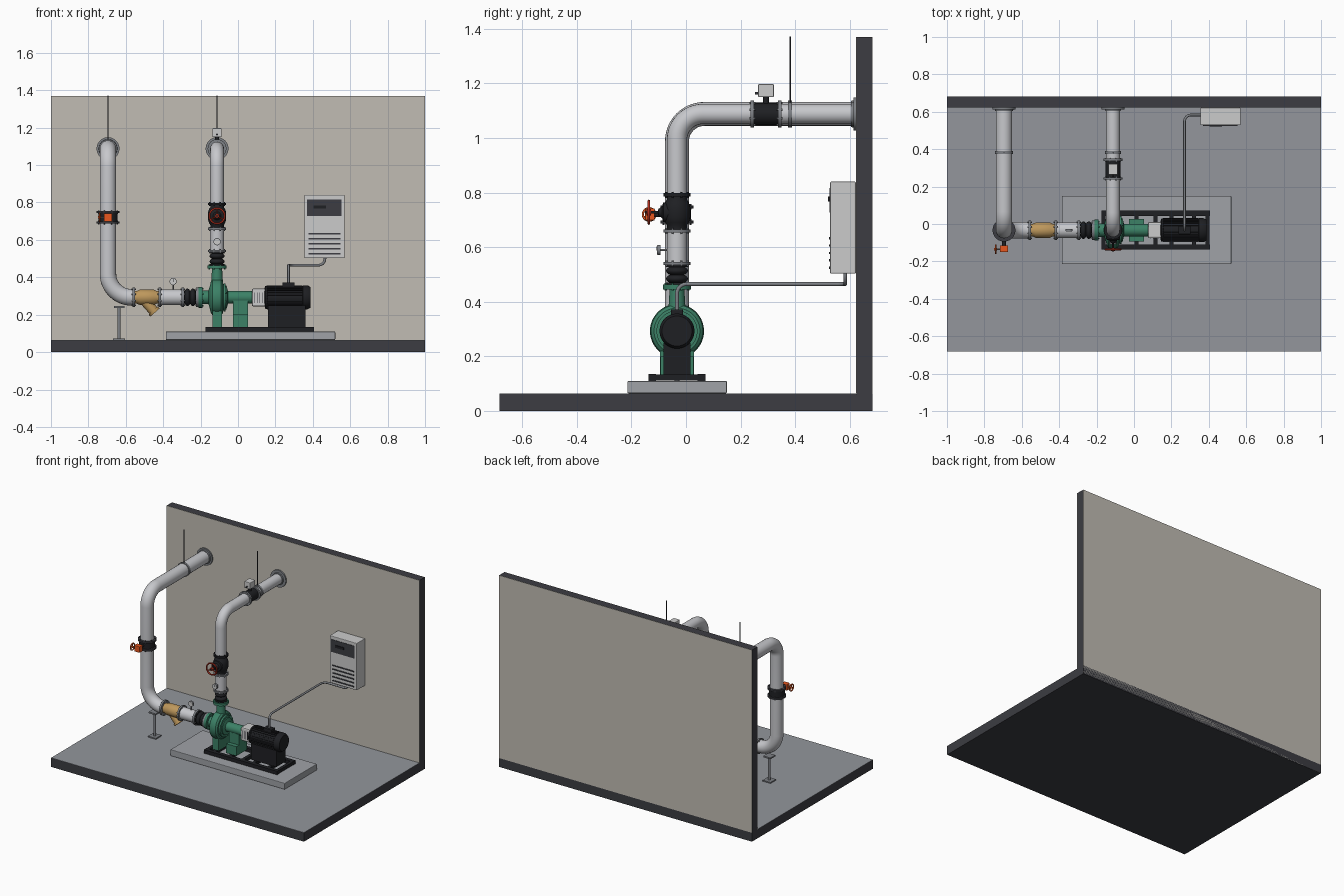
import bpy, bmesh, math
from mathutils import Vector, Matrix

if "Cube" in bpy.data.objects:
    bpy.data.objects.remove(bpy.data.objects["Cube"])

YC, AZ = -0.033, 0.293            # pump line: y and axis height
SX, DX, TZ = -0.695, -0.112, 1.088  # suction x, discharge x, top run height
X, Y, Z = Vector((1, 0, 0)), Vector((0, 1, 0)), Vector((0, 0, 1))


def mat(name, rgb):
    m = bpy.data.materials.new(name)
    m.diffuse_color = [(c / 255) ** 2.2 for c in rgb] + [1]
    m.use_nodes = True
    m.node_tree.nodes["Principled BSDF"].inputs["Base Color"].default_value = m.diffuse_color
    return m


DARK, BLACK = mat("dark", (62, 63, 68)), mat("black", (36, 37, 40))
FLOOR, WALL = mat("floor", (146, 149, 155)), mat("wall", (192, 187, 178))
GREEN, PIPE = mat("green", (62, 128, 102)), mat("pipe", (198, 199, 203))
STEEL, CONC = mat("steel", (125, 128, 133)), mat("concrete", (158, 161, 166))
TAN, WHITE = mat("tan", (188, 150, 92)), mat("white", (222, 223, 224))
ORANGE, RED = mat("orange", (232, 88, 36)), mat("red", (178, 50, 34))


def finish(bm, name, m, smooth=True):
    bmesh.ops.recalc_face_normals(bm, faces=bm.faces)
    me = bpy.data.meshes.new(name)
    bm.to_mesh(me)
    bm.free()
    ob = bpy.data.objects.new(name, me)
    bpy.context.collection.objects.link(ob)
    me.materials.append(m)
    if smooth:
        bpy.ops.object.select_all(action='DESELECT')
        ob.select_set(True)
        bpy.context.view_layer.objects.active = ob
        bpy.ops.object.shade_smooth_by_angle(angle=math.radians(35))
    return ob


def box(name, x0, x1, y0, y1, z0, z1, m, bevel=0):
    bm = bmesh.new()
    bmesh.ops.create_cube(bm, size=1)
    for v in bm.verts:
        v.co = ((x0 + x1) / 2 + v.co.x * (x1 - x0), (y0 + y1) / 2 + v.co.y * (y1 - y0),
                (z0 + z1) / 2 + v.co.z * (z1 - z0))
    if bevel:
        bmesh.ops.bevel(bm, geom=bm.edges[:], offset=bevel, segments=2, affect='EDGES', profile=0.5)
    return finish(bm, name, m, False)


def frame(origin, axis):
    return Matrix.Translation(origin) @ Vector(axis).to_track_quat('Z', 'Y').to_matrix().to_4x4()


def lathe(name, origin, axis, prof, m, n=40, bolts=None):
    """Revolve (distance along axis, radius) points; bolts = (count, circle, t0, t1)."""
    bm, M = bmesh.new(), frame(origin, axis)
    rings = [[bm.verts.new(M @ Vector((r * math.cos(2 * math.pi * i / n), r * math.sin(2 * math.pi * i / n), t)))
              for i in range(n)] for t, r in prof]
    for a, b in zip(rings, rings[1:]):
        for i in range(n):
            bm.faces.new((a[i], a[(i + 1) % n], b[(i + 1) % n], b[i]))
    bm.faces.new(rings[0])
    bm.faces.new(rings[-1])
    if bolts:
        k, c, t0, t1 = bolts
        for i in range(k):
            a = 2 * math.pi * (i + 0.5) / k
            T = Matrix.Translation((c * math.cos(a), c * math.sin(a), (t0 + t1) / 2))
            bmesh.ops.create_cone(bm, cap_ends=True, segments=6, radius1=0.004, radius2=0.004,
                                  depth=t1 - t0, matrix=M @ T)
    return finish(bm, name, m)


def cyl(name, origin, axis, length, r, m, n=32):
    return lathe(name, origin, axis, [(0, r), (length, r)], m, n)


def flange(name, origin, axis, r, m=STEEL, w=0.014):
    return lathe(name, origin, axis, [(-w / 2, r), (w / 2, r)], m, 40, (8, r * 0.87, -w / 2 - 0.005, w / 2 + 0.005))


def tube(name, pts, R, r, m, steps=12):
    """Pipe along a polyline with rounded corners of radius R (right angles)."""
    pts = [Vector(p) for p in pts]
    out = [pts[0]]
    for a, b, c in zip(pts, pts[1:], pts[2:]):
        u, v = (a - b).normalized(), (c - b).normalized()
        o = b + (u + v) * R
        for i in range(steps + 1):
            t = i / steps * math.pi / 2
            out.append(o - v * R * math.cos(t) - u * R * math.sin(t))
    out.append(pts[-1])
    cu = bpy.data.curves.new(name, 'CURVE')
    cu.dimensions, cu.bevel_depth, cu.bevel_resolution, cu.use_fill_caps = '3D', r, 8, True
    s = cu.splines.new('POLY')
    s.points.add(len(out) - 1)
    for p, q in zip(s.points, out):
        p.co = (*q, 1)
    ob = bpy.data.objects.new(name, cu)
    bpy.context.collection.objects.link(ob)
    cu.materials.append(m)
    bpy.ops.object.select_all(action='DESELECT')
    ob.select_set(True)
    bpy.context.view_layer.objects.active = ob
    bpy.ops.object.convert(target='MESH')
    bpy.ops.object.shade_smooth_by_angle(angle=math.radians(40))


def wheel(name, centre, axis, r, m, tr=0.005):
    """Hand wheel: rim, spokes and hub."""
    bpy.ops.mesh.primitive_torus_add(major_radius=r - tr, minor_radius=tr, major_segments=32, minor_segments=8)
    ob = bpy.context.object
    ob.name, ob.matrix_world = name + "_rim", frame(centre, axis)
    ob.data.materials.append(m)
    bpy.ops.object.shade_smooth_by_angle(angle=math.radians(60))
    M = frame(centre, axis).to_3x3()
    for i in range(3):
        a = 2 * math.pi * i / 3 + math.pi / 2
        cyl(f"{name}_spoke_{i}", centre, M @ Vector((math.cos(a), math.sin(a), 0)), r - tr, tr * 0.7, m, 8)
    cyl(name + "_hub", Vector(centre) - Vector(axis) * 0.008, axis, 0.016, r * 0.25, m, 16)


def bellows(name, origin, axis, L, r):
    prof = [(0, r + 0.006), (0.006, r + 0.006)]
    for i in range(25):
        t = i / 24
        prof.append((0.006 + t * (L - 0.012), r - 0.008 + 0.014 * abs(math.sin(2 * math.pi * t)) ** 0.7))
    lathe(name, origin, axis, prof + [(L - 0.006, r + 0.006), (L, r + 0.006)], BLACK)


def gauge(name, base, axis, stem, centre):
    cyl(name + "_stem", base, axis, stem, 0.004, STEEL, 12)
    c = Vector(centre)
    cyl(name + "_case", c - Y * 0.005, Y, 0.012, 0.019, STEEL)
    cyl(name + "_dial", c - Y * 0.007, Y, 0.004, 0.016, WHITE)
    box(name + "_needle", c.x - 0.001, c.x + 0.001, c.y - 0.008, c.y - 0.006, c.z - 0.002, c.z + 0.012, BLACK)


# room: dark slabs with thin coloured finishes
box("floor_slab", -1, 1, -0.683, 0.683, 0, 0.063, DARK)
box("floor_finish", -1, 1, -0.683, 0.623, 0.063, 0.065, FLOOR)
box("wall_core", -1, 1, 0.624, 0.681, 0.063, 1.37, DARK)
box("wall_front_finish", -1, 1, 0.622, 0.624, 0.065, 1.37, WALL)
box("wall_back_finish", -1, 1, 0.681, 0.683, 0, 1.37, WALL)

# plinth and base frame
box("plinth", -0.385, 0.52, -0.215, 0.15, 0.065, 0.11, CONC, 0.004)
for s in (-1, 1):
    y = YC + s * 0.09
    box("base_rail", -0.175, 0.405, y - 0.014, y + 0.014, 0.11, 0.135, BLACK)
for x in (-0.163, -0.11, 0.013, 0.115, 0.2, 0.32, 0.393):
    box("base_crossbar", x - 0.011, x + 0.011, YC - 0.09, YC + 0.09, 0.111, 0.134, BLACK)

# pump
lathe("pump_volute", (0, YC, AZ), X, [(-0.2, 0.036), (-0.158, 0.036), (-0.15, 0.062), (-0.145, 0.084), (-0.137, 0.095),
      (-0.112, 0.099), (-0.09, 0.095), (-0.08, 0.084), (-0.078, 0.062), (-0.06, 0.058), (-0.054, 0.034), (0.08, 0.034)], GREEN, 48)
flange("pump_cover_flange", (-0.072, YC, AZ), X, 0.075, GREEN, 0.012)
flange("pump_inlet_flange", (-0.2, YC, AZ), X, 0.056, GREEN, 0.02)
lathe("pump_outlet_neck", (DX, YC, AZ), Z, [(0.05, 0.035), (0.1, 0.03), (0.155, 0.027)], GREEN)
flange("pump_outlet_flange", (DX, YC, 0.455), Z, 0.051, GREEN, 0.018)
box("pump_foot", -0.136, -0.086, YC - 0.062, YC + 0.062, 0.134, 0.22, GREEN)
box("bearing_foot", -0.028, 0.053, YC - 0.06, YC + 0.06, 0.134, 0.2, GREEN)
box("bearing_pedestal", -0.028, 0.053, YC - 0.03, YC + 0.03, 0.2, 0.275, GREEN)
box("coupling_guard", 0.074, 0.146, YC - 0.043, YC + 0.043, 0.245, 0.34, WHITE, 0.008)
for i in range(4):
    x = 0.088 + i * 0.013
    box("guard_slot", x, x + 0.004, YC - 0.044, YC + 0.044, 0.262, 0.32, DARK)

# motor with cooling fins
lathe("motor_body", (0, YC, AZ), X, [(0.142, 0.05), (0.146, 0.061), (0.155, 0.062), (0.158, 0.058), (0.345, 0.058),
      (0.347, 0.064), (0.372, 0.064), (0.388, 0.055)], BLACK, 48)
bm = bmesh.new()
for i in range(28):
    M = Matrix.Translation((0.25, YC, AZ)) @ Matrix.Rotation(2 * math.pi * i / 28, 4, 'X')
    bmesh.ops.create_cube(bm, size=1, matrix=M @ Matrix.Translation((0, 0, 0.058)) @ Matrix.Diagonal((0.19, 0.004, 0.012, 1)))
finish(bm, "motor_fins", BLACK, False)
box("motor_foot", 0.16, 0.362, YC - 0.05, YC + 0.05, 0.134, 0.25, BLACK)
box("motor_terminal_box", 0.238, 0.302, YC - 0.022, YC + 0.022, 0.34, 0.372, BLACK, 0.003)

# control cabinet and conduit
tube("conduit", [(0.27, YC, 0.36), (0.27, YC, 0.465), (0.27, 0.583, 0.465), (0.465, 0.583, 0.465), (0.465, 0.583, 0.51)],
     0.035, 0.007, STEEL)
box("control_cabinet", 0.355, 0.57, 0.528, 0.622, 0.503, 0.84, WHITE, 0.004)
box("cabinet_panel", 0.37, 0.553, 0.525, 0.53, 0.728, 0.817, DARK)
box("cabinet_display", 0.405, 0.47, 0.52, 0.53, 0.768, 0.785, BLACK)
for i in range(5):
    box("cabinet_louver", 0.378, 0.548, 0.524, 0.53, 0.521 + i * 0.027, 0.529 + i * 0.027, DARK)

# suction riser and elbows
tube("suction_upper_pipe", [(SX, 0.61, TZ), (SX, YC, TZ), (SX, YC, 0.74)], 0.1, 0.044, PIPE)
tube("suction_lower_pipe", [(SX, YC, 0.70), (SX, YC, AZ), (-0.56, YC, AZ)], 0.125, 0.044, PIPE)
tube("discharge_upper_pipe", [(DX, 0.61, TZ), (DX, YC, TZ), (DX, YC, 0.79)], 0.095, 0.037, PIPE)
for n, x, r in (("suction", SX, 0.044), ("discharge", DX, 0.037)):
    lathe(n + "_wall_plate", (x, 0.605, TZ), Y, [(0, r + 0.004), (0.008, r + 0.006), (0.008, 0.061), (0.018, 0.061)], STEEL)
    cyl(n + "_clamp", (x, 0.373, TZ), Y, 0.016, r + 0.005, STEEL)
    cyl(n + "_hanger_rod", (x, 0.381, TZ + r), Z, 1.372 - TZ - r, 0.003, DARK, 10)

# suction butterfly valve with gearbox and wheel
for z in (0.692, 0.748):
    flange("butterfly_flange", (SX, YC, z), Z, 0.061, DARK, 0.011)
cyl("butterfly_body", (SX, YC, 0.695), Z, 0.05, 0.052, BLACK)
cyl("butterfly_stem", (SX, YC - 0.04, 0.72), -Y, 0.05, 0.01, BLACK, 20)
box("butterfly_gearbox", SX - 0.022, SX + 0.022, -0.15, -0.115, 0.698, 0.742, ORANGE, 0.003)
cyl("gearbox_shaft", (SX - 0.02, -0.135, 0.72), -X, 0.025, 0.004, STEEL, 12)
wheel("gearbox_wheel", (SX - 0.045, -0.135, 0.72), X, 0.027, ORANGE, 0.004)

# horizontal suction train
for x in (-0.558, -0.418, -0.296, -0.217):
    flange("suction_flange", (x, YC, AZ), X, 0.053, w=0.013)
lathe("strainer_body", (0, YC, AZ), X, [(-0.552, 0.034), (-0.54, 0.034), (-0.525, 0.041), (-0.45, 0.041), (-0.435, 0.034),
      (-0.424, 0.034)], TAN)
lathe("strainer_leg", (-0.515, YC, AZ), (0.66, 0, -0.75), [(0, 0.027), (0.093, 0.027), (0.093, 0.033), (0.108, 0.033)], TAN)
cyl("suction_spool", (-0.415, YC, AZ), X, 0.12, 0.042, PIPE, 40)
bellows("suction_bellows", (-0.291, YC, AZ), X, 0.07, 0.041)
gauge("suction_gauge", (-0.347, YC, AZ + 0.03), Z, 0.05, (-0.347, YC, 0.378))

# vertical discharge train
bellows("discharge_bellows", (DX, YC, 0.464), Z, 0.07, 0.034)
cyl("discharge_spool", (DX, YC, 0.54), Z, 0.12, 0.037, PIPE, 40)
for z in (0.54, 0.659):
    flange("discharge_flange", (DX, YC, z), Z, 0.049, w=0.012)
gauge("discharge_gauge", (DX, YC - 0.03, 0.59), -Y, 0.035, (DX, -0.1, 0.59))
flange("gate_valve_top_flange", (DX, YC, 0.792), Z, 0.049, BLACK, 0.012)
lathe("gate_valve_body", (DX, YC, 0.665), Z, [(0, 0.036), (0.015, 0.036), (0.025, 0.043), (0.045, 0.049), (0.08, 0.049),
      (0.1, 0.043), (0.11, 0.036), (0.125, 0.036)], BLACK)
lathe("gate_valve_bonnet", (DX, YC, 0.728), -Y, [(0.03, 0.038), (0.05, 0.036), (0.054, 0.022), (0.068, 0.012), (0.07, 0.005),
      (0.115, 0.005)], BLACK)
wheel("gate_valve_wheel", (DX, -0.136, 0.728), Y, 0.046, RED)

# flow meter on the discharge top run
for y in (0.243, 0.343):
    flange("meter_flange", (DX, y, TZ), Y, 0.05, w=0.012)
cyl("meter_body", (DX, 0.248, TZ), Y, 0.09, 0.04, BLACK)
cyl("meter_neck", (DX, 0.293, TZ + 0.03), Z, 0.037, 0.011, BLACK, 20)
box("meter_head", DX - 0.024, DX + 0.024, 0.264, 0.322, 1.15, 1.197, WHITE, 0.003)
cyl("meter_gland", (DX, 0.266, 1.164), -Y, 0.014, 0.005, DARK, 12)

# pipe support stand
box("stand_base", -0.667, -0.605, YC - 0.031, YC + 0.031, 0.065, 0.073, STEEL)
cyl("stand_post", (-0.636, YC, 0.07), Z, 0.17, 0.009, STEEL, 20)
box("stand_saddle", -0.664, -0.608, YC - 0.028, YC + 0.028, 0.236, 0.246, STEEL)
